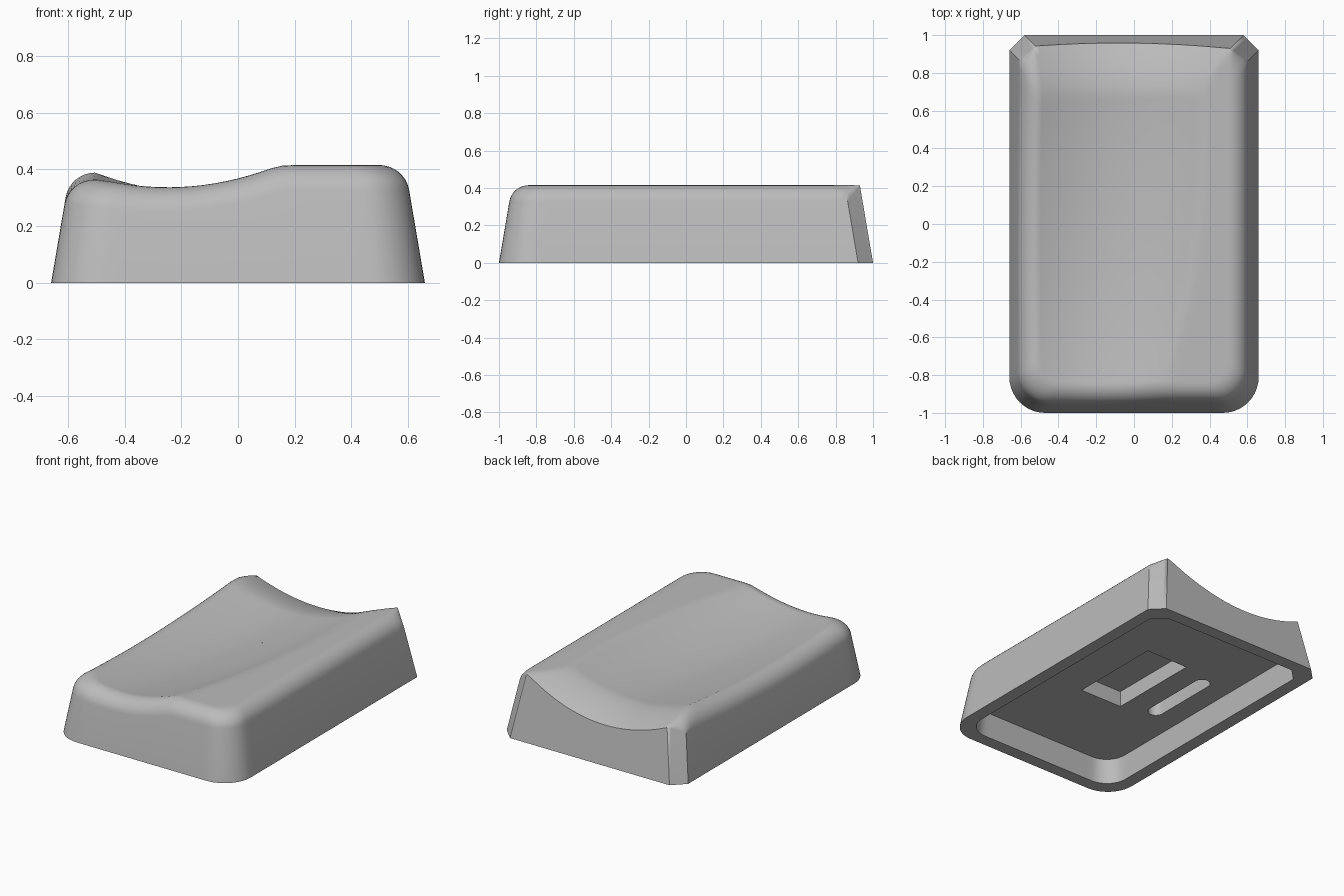
import bpy, bmesh, math
from mathutils import Vector

if "Cube" in bpy.data.objects:
    bpy.data.objects.remove(bpy.data.objects["Cube"], do_unlink=True)

HALF_X, HALF_Y = 0.66, 1.0
TAPER, FILLET, CHAMFER, PLATEAU = 0.17, 0.105, 0.08, 0.415
FLOOR_Z, RINGS = 0.16, 28

grey = bpy.data.materials.new("light grey")
grey.use_nodes = True
grey.diffuse_color = (0.5, 0.5, 0.5, 1)
grey.node_tree.nodes["Principled BSDF"].inputs["Base Color"].default_value = (0.5, 0.5, 0.5, 1)


def segment(a, b, n):
    """Points from a up to, not including, b."""
    a, b = Vector(a), Vector(b)
    return [a.lerp(b, i / n) for i in range(n)]


def outline(inset):
    """Rounded front corners, chamfered back corners; right half then mirrored."""
    w, h = HALF_X - inset, HALF_Y - inset
    r = max(0.03, 0.19 - 0.5 * inset)
    pts = segment((0, -h), (w - r, -h), 10)
    for i in range(10):
        a = math.pi / 2 * i / 10
        pts.append(Vector((w - r + r * math.sin(a), -h + r - r * math.cos(a))))
    pts += segment((w, r - h), (w, h - CHAMFER), 36)
    pts += segment((w, h - CHAMFER), (w - CHAMFER, h), 5)
    pts += segment((w - CHAMFER, h), (0, h), 14) + [Vector((0, h))]
    return pts + [Vector((-p.x, p.y)) for p in reversed(pts[1:-1])]


def edge_radius(j, count):
    """Rolled top edge on front and sides, fading over the chamfer to a sharp back."""
    k = min(j, count - j)
    return FILLET * max(0.0, min(1.0, (61 - k) / 5))


def top_height(x, y):
    """Flat plateau on the right blended into a slanting dish."""
    floor = 0.29 + (0.05 * (y / 0.88) ** 2 if y < 0 else 0.03 * (y / 0.75) ** 2)
    floor -= 0.088 * (max(0.0, y - 0.68) / 0.27) ** 1.6
    dish = floor + (x + 0.169 - 0.092 * y) ** 2 / (2.05 + 0.15 * y)
    k = 0.015
    blend = max(0.0, k - abs(dish - PLATEAU)) / k
    return min(dish, PLATEAU) - blend * blend * k / 4


def build_shell():
    count = len(outline(0))
    slope = math.atan(TAPER)
    columns = []
    for j in range(count):
        at = lambda inset: outline(inset)[j]
        r, height = edge_radius(j, count), 0.36
        for _ in range(4):
            centre = TAPER * (height - r) + r / math.cos(slope)
            rim = at(centre)
            height = top_height(rim.x, rim.y)
        # underside cavity, outer wall and rolled edge
        col = [(*at(0.1), FLOOR_Z), (*at(0.085), 0), (*at(0), 0)]
        for i in range(9):
            a = slope + (math.pi / 2 - slope) * i / 8
            col.append((*at(centre - r * math.cos(a)), height - r + r * math.sin(a)))
        # dished top, running in to a central spine
        spine = Vector((0, max(-0.45, min(0.45, rim.y))))
        for i in range(1, RINGS + 1):
            p = rim.lerp(spine, i / RINGS)
            col.append((p.x, p.y, top_height(p.x, p.y)))
        columns.append(col)

    bm = bmesh.new()
    grid = [[bm.verts.new(co) for co in col] for col in columns]
    for j in range(count):
        a, b = grid[j], grid[(j + 1) % count]
        for i in range(len(a) - 1):
            bm.faces.new((a[i], b[i], b[i + 1], a[i + 1]))
    bm.faces.new([col[0] for col in grid])
    bmesh.ops.remove_doubles(bm, verts=bm.verts, dist=0.0002)
    bmesh.ops.dissolve_degenerate(bm, edges=bm.edges, dist=0.0001)
    bmesh.ops.recalc_face_normals(bm, faces=bm.faces)
    return to_object(bm, "dished_cap")


def to_object(bm, name):
    mesh = bpy.data.meshes.new(name)
    bm.to_mesh(mesh)
    bm.free()
    mesh.materials.append(grey)
    obj = bpy.data.objects.new(name, mesh)
    bpy.context.collection.objects.link(obj)
    return obj


def prism(name, pts, z0, z1):
    bm = bmesh.new()
    face = bm.faces.new([bm.verts.new((x, y, z0)) for x, y in pts])
    new = bmesh.ops.extrude_face_region(bm, geom=[face])["geom"]
    verts = [v for v in new if isinstance(v, bmesh.types.BMVert)]
    bmesh.ops.translate(bm, verts=verts, vec=(0, 0, z1 - z0))
    bmesh.ops.recalc_face_normals(bm, faces=bm.faces)
    obj = to_object(bm, name)
    obj.hide_render = True
    return obj


cap = build_shell()

# Pocket and round-ended slot in the underside
pocket = prism("pocket_cutter", [(-0.155, -0.315), (0.155, -0.315), (0.155, 0.315), (-0.155, 0.315)],
               0.1, 0.265)
slot_points = []
for i in range(26):
    a = math.pi * (i if i < 13 else i - 1) / 12
    slot_points.append((-0.36 + 0.05 * math.cos(a), (0.22 if i < 13 else -0.22) + 0.05 * math.sin(a)))
slot = prism("slot_cutter", slot_points, 0.1, 0.26)

bpy.ops.object.select_all(action="DESELECT")
bpy.context.view_layer.objects.active = cap
cap.select_set(True)
for cutter in (pocket, slot):
    mod = cap.modifiers.new(cutter.name, "BOOLEAN")
    mod.operation = "DIFFERENCE"
    mod.solver = "EXACT"
    mod.object = cutter
    bpy.ops.object.modifier_apply(modifier=mod.name)
    bpy.data.objects.remove(cutter, do_unlink=True)
bpy.ops.object.shade_smooth_by_angle(angle=math.radians(32))
